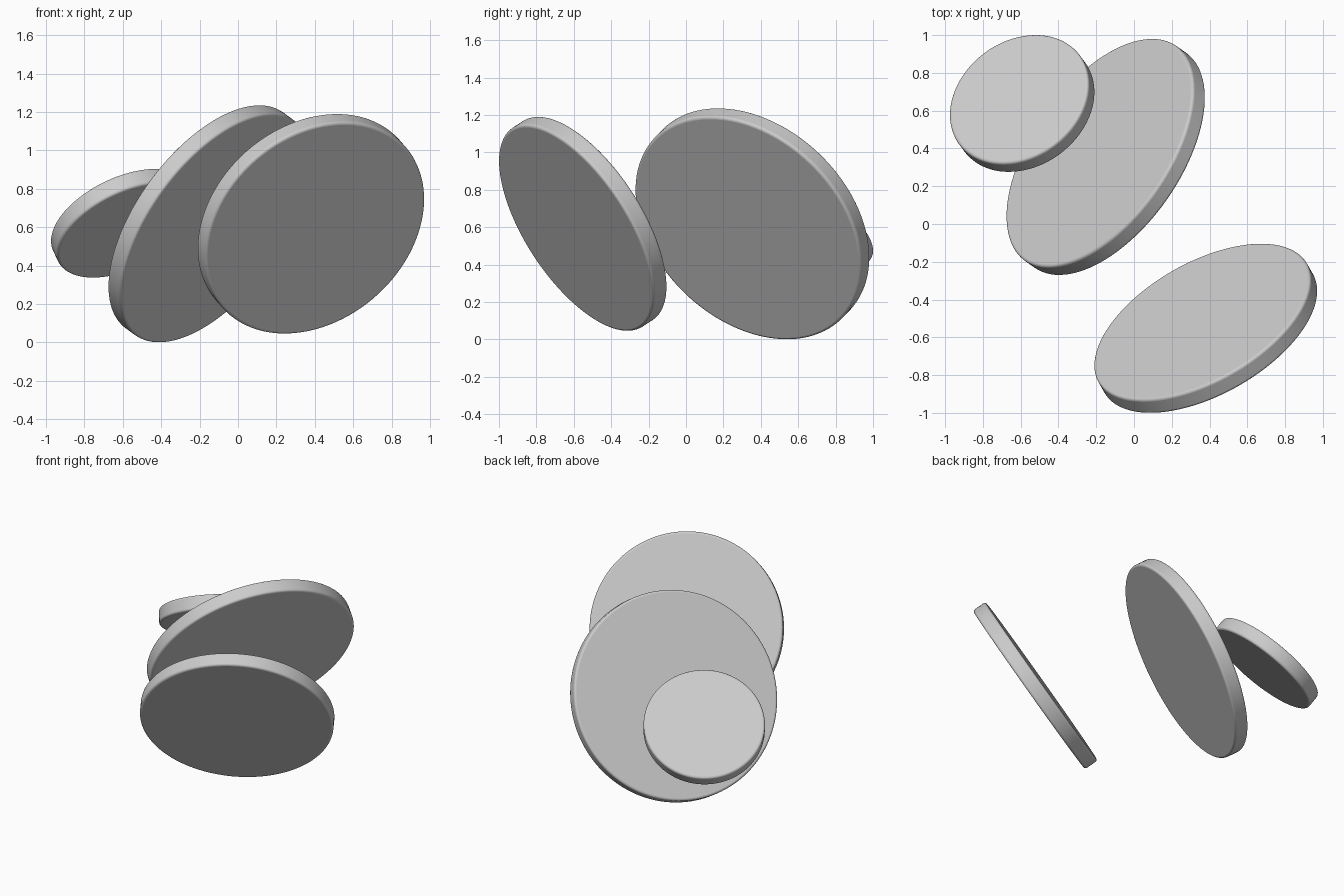
import bpy
from mathutils import Vector

if "Cube" in bpy.data.objects:
    bpy.data.objects.remove(bpy.data.objects["Cube"])


def disc(name, centre, normal, radius, thickness=0.1, bevel=0.015):
    """Thin round plate with softened rims, facing along the normal."""
    turn = Vector(normal).to_track_quat('Z', 'Y').to_euler()
    bpy.ops.mesh.primitive_cylinder_add(vertices=128, radius=radius, depth=thickness,
                                        location=centre, rotation=turn)
    ob = bpy.context.object
    ob.name = name
    mod = ob.modifiers.new("soft_rim", 'BEVEL')
    mod.width = bevel
    mod.segments = 4
    mod.limit_method = 'ANGLE'
    bpy.ops.object.shade_smooth_by_angle()
    return ob


# three tilted plates, from the front to the back
disc("front_disc", (0.38, -0.552, 0.618), (0.431, -0.756, -0.493), 0.635)
disc("middle_disc", (-0.15, 0.355, 0.618), (0.702, -0.493, -0.514), 0.696)
disc("back_disc", (-0.592, 0.638, 0.621), (0.375, -0.507, -0.776), 0.397)
